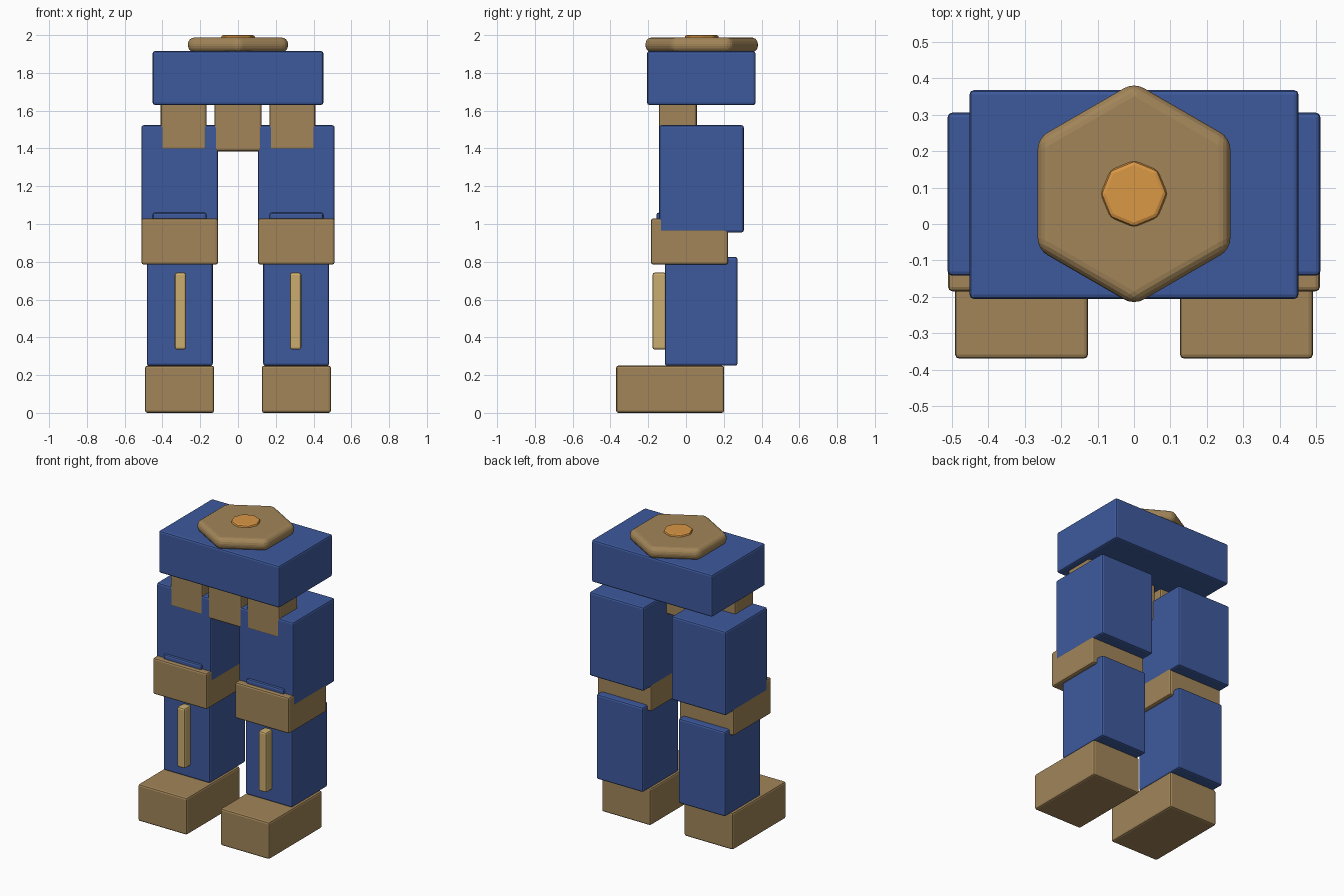
import bpy, bmesh, math

if "Cube" in bpy.data.objects:
    bpy.data.objects.remove(bpy.data.objects["Cube"])


def material(name, rgb):
    m = bpy.data.materials.new(name)
    m.diffuse_color = (*rgb, 1)
    m.use_nodes = True
    m.node_tree.nodes["Principled BSDF"].inputs["Base Color"].default_value = m.diffuse_color
    return m


BLUE = material("blue", (0.048, 0.102, 0.340))
TAN = material("tan", (0.360, 0.235, 0.100))
SAND = material("light sand", (0.600, 0.420, 0.160))
ORANGE = material("orange", (0.700, 0.310, 0.060))


def finish(name, bm, mat, bevel, segments):
    mesh = bpy.data.meshes.new(name)
    bm.to_mesh(mesh)
    bm.free()
    mesh.materials.append(mat)
    ob = bpy.data.objects.new(name, mesh)
    bpy.context.collection.objects.link(ob)
    mod = ob.modifiers.new("soft edges", 'BEVEL')
    mod.width = bevel
    mod.segments = segments
    mod.limit_method = 'ANGLE'
    mod.angle_limit = math.radians(30)
    return ob


def box(name, x, y, z, mat, bevel=0.012):
    bm = bmesh.new()
    bmesh.ops.create_cube(bm, size=1)
    for v in bm.verts:
        for i, (lo, hi) in enumerate((x, y, z)):
            v.co[i] = lo + (v.co[i] + 0.5) * (hi - lo)
    return finish(name, bm, mat, bevel, 2)


def prism(name, sides, radius, centre_y, z, mat, bevel, segments):
    # upright prism with one corner pointing along y
    bm = bmesh.new()
    ring = []
    for i in range(sides):
        a = math.pi / 2 + 2 * math.pi * i / sides
        ring.append(bm.verts.new((radius * math.cos(a),
                                  centre_y + radius * math.sin(a), z[0])))
    base = bm.faces.new(ring)
    top = bmesh.ops.extrude_face_region(bm, geom=[base])["geom"]
    for v in top:
        if isinstance(v, bmesh.types.BMVert):
            v.co.z = z[1]
    bmesh.ops.recalc_face_normals(bm, faces=bm.faces)
    return finish(name, bm, mat, bevel, segments)


# leg parts: name, x range of the right-hand copy, y range, z range, colour
LEG = [
    ("foot", (0.126, 0.492), (-0.370, 0.202), (0.0, 0.250), TAN),
    ("shin", (0.133, 0.483), (-0.112, 0.273), (0.250, 0.825), BLUE),
    ("shin_strip", (0.275, 0.335), (-0.177, -0.105), (0.335, 0.743), SAND),
    ("knee", (0.106, 0.511), (-0.185, 0.222), (0.785, 1.030), TAN),
    ("knee_insert", (0.167, 0.452), (-0.157, -0.100), (0.900, 1.060), BLUE),
    ("thigh", (0.105, 0.512), (-0.142, 0.306), (0.955, 1.523), BLUE),
    ("hip_post", (0.167, 0.409), (-0.1435, 0.057), (1.392, 1.660), TAN),
]
for side, s in (("left", -1), ("right", 1)):
    for name, x, y, z, mat in LEG:
        xr = x if s > 0 else (-x[1], -x[0])
        box(f"{side}_{name}", xr, y, z, mat)

# pelvis
box("crotch_block", (-0.125, 0.125), (-0.1435, 0.057), (1.385, 1.660), TAN)
box("waist_block", (-0.452, 0.452), (-0.206, 0.368), (1.630, 1.915), BLUE)

# waist joint
prism("hexagonal_waist_plate", 6, 0.306, 0.083, (1.910, 1.987), TAN, 0.033, 4)
prism("waist_stud", 8, 0.092, 0.083, (1.950, 2.0), ORANGE, 0.012, 2)
